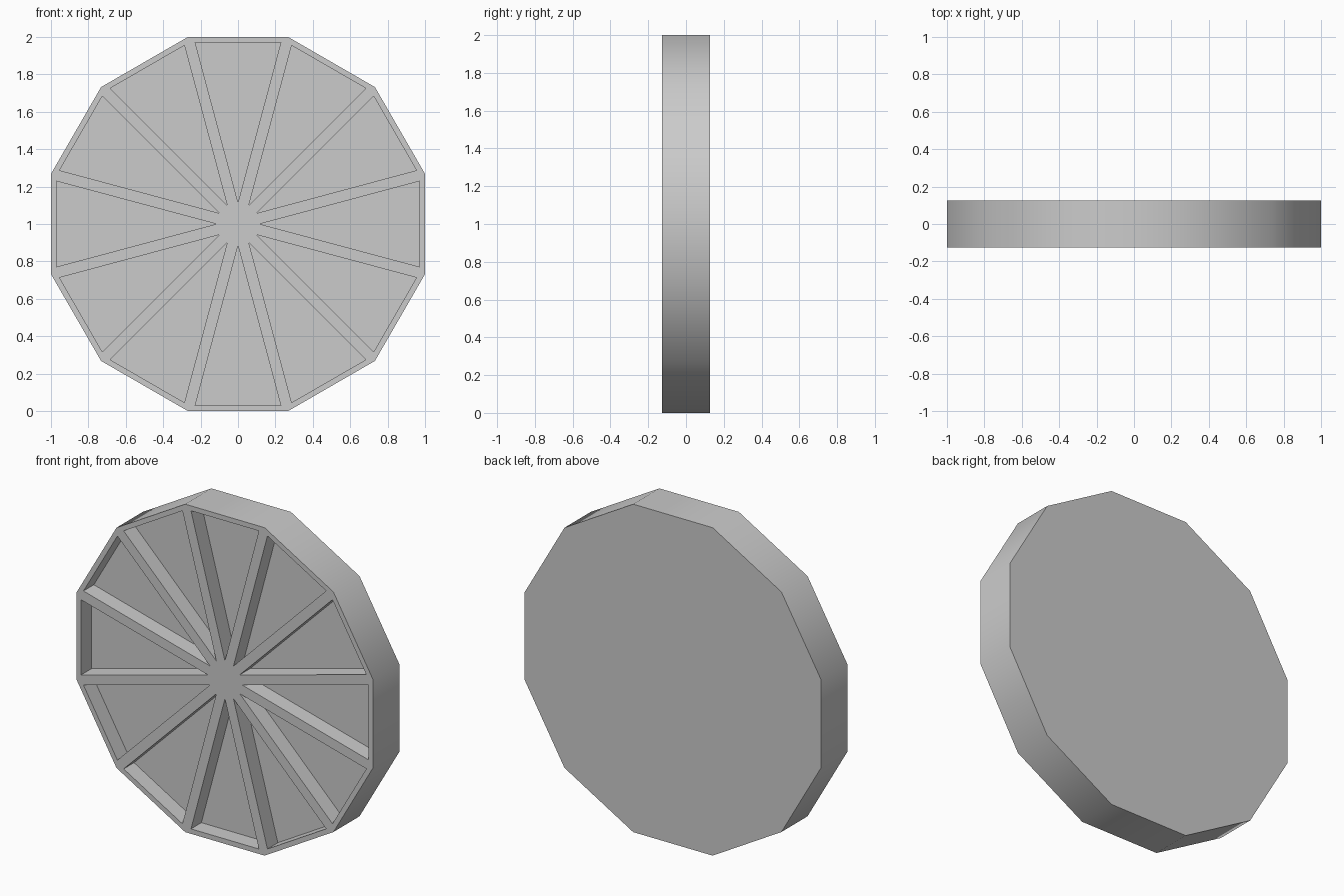
import bpy, bmesh, math

if "Cube" in bpy.data.objects:
    bpy.data.objects.remove(bpy.data.objects["Cube"])

SIDES = 12
APOTHEM = 1.0
HALF_DEPTH = 0.126
RIB = 0.03        # half rib width, also rim thickness
POCKET = 0.1      # pocket depth
R = APOTHEM / math.cos(math.pi / SIDES)

bm = bmesh.new()


def ring(y):
    angles = [(i + 0.5) * 2 * math.pi / SIDES for i in range(SIDES)]
    return [bm.verts.new((R * math.cos(a), y, 1 + R * math.sin(a))) for a in angles]


# Twelve-sided disc: wedge fan on the front, single flat face on the back
front, back = ring(-HALF_DEPTH), ring(HALF_DEPTH)
hub = bm.verts.new((0, -HALF_DEPTH, 1))
wedges = []
for i in range(SIDES):
    j = (i + 1) % SIDES
    wedges.append(bm.faces.new((hub, front[i], front[j])))
    bm.faces.new((front[i], back[i], back[j], front[j]))
bm.faces.new(back)
bmesh.ops.recalc_face_normals(bm, faces=bm.faces[:])

# Inset each wedge to leave ribs and rim, then sink it into a pocket
bmesh.ops.inset_individual(bm, faces=wedges, thickness=RIB, use_even_offset=True)
floors = bmesh.ops.extrude_discrete_faces(bm, faces=wedges)["faces"]
bmesh.ops.translate(bm, verts=list({v for f in floors for v in f.verts}), vec=(0, POCKET, 0))
bmesh.ops.recalc_face_normals(bm, faces=bm.faces[:])

mesh = bpy.data.meshes.new("spoked_disc")
bm.to_mesh(mesh)
bm.free()
disc = bpy.data.objects.new("spoked_disc", mesh)
bpy.context.collection.objects.link(disc)

# Smooth rim, crisp caps and pockets
bpy.context.view_layer.objects.active = disc
disc.select_set(True)
bpy.ops.object.shade_smooth_by_angle(angle=math.radians(40))
